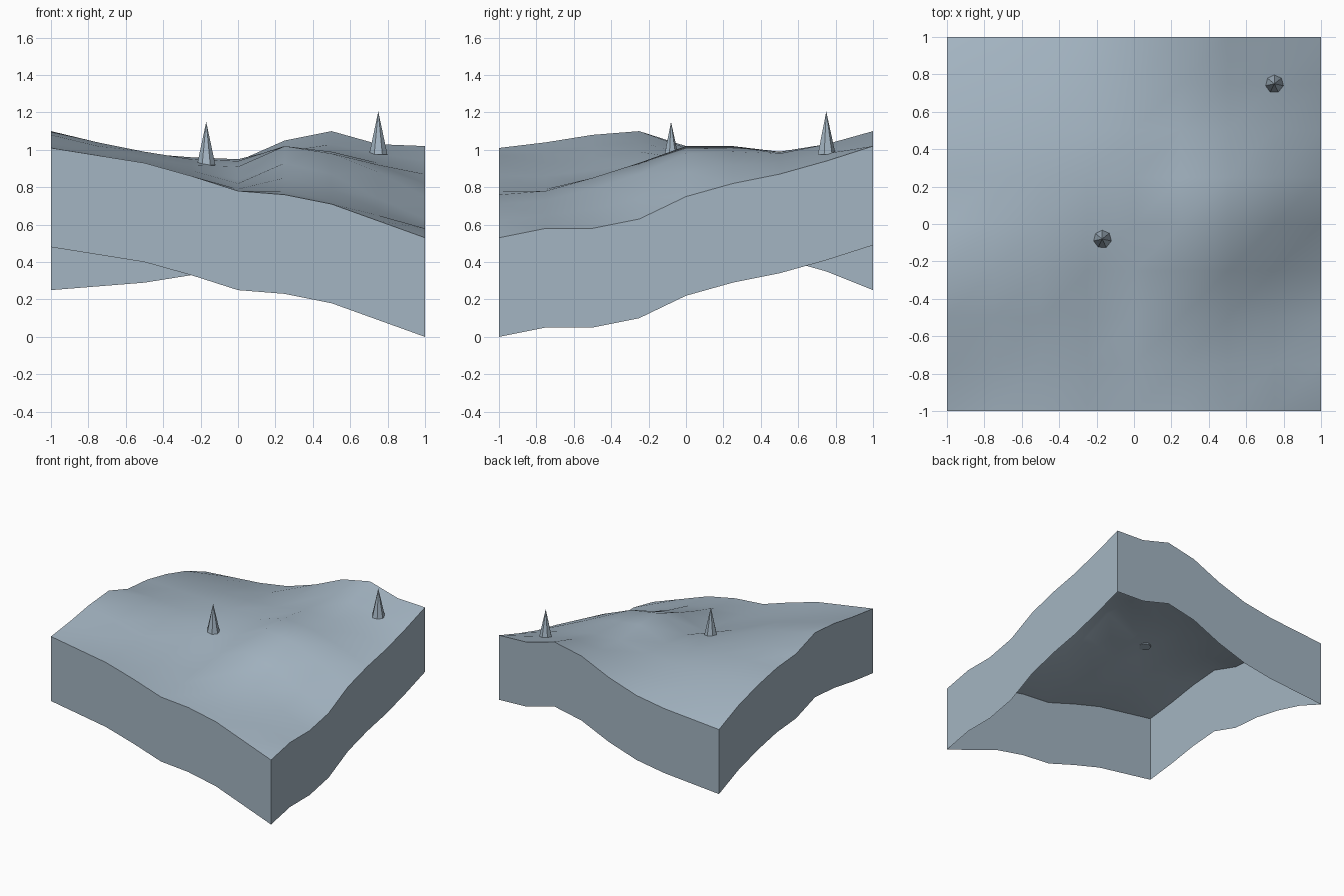
import bpy
import bmesh
import math

if "Cube" in bpy.data.objects:
    bpy.data.objects.remove(bpy.data.objects["Cube"], do_unlink=True)

# Single stone colour
stone = bpy.data.materials.new("blue_grey_stone")
stone.use_nodes = True
colour = (0.37, 0.46, 0.54, 1.0)
stone.diffuse_color = colour
shader = next(n for n in stone.node_tree.nodes if n.type == 'BSDF_PRINCIPLED')
shader.inputs["Base Color"].default_value = colour

# Ground heights in hundredths, one row per step from front to back
HEIGHTS = (
    (101, 97, 93, 86, 78, 76, 71, 62, 53),
    (104, 98, 93, 86, 79, 78, 73, 65, 58),
    (108, 102, 96, 89, 82, 85, 79, 68, 58),
    (110, 104, 99, 92, 84, 93, 87, 74, 63),
    (102, 101, 98, 95, 91, 102, 98, 88, 75),
    (100, 99, 98, 96, 94, 102, 99, 92, 82),
    (95, 95, 94, 93, 95, 99, 98, 93, 87),
    (88, 88, 88, 90, 94, 101, 103, 98, 94),
    (78, 80, 82, 86, 94, 105, 110, 103, 102),
)
SKIRT_DEPTH = 0.53


def link_mesh(name, bm):
    """Turn a bmesh into a named, coloured object."""
    mesh = bpy.data.meshes.new(name)
    bm.to_mesh(mesh)
    bm.free()
    mesh.materials.append(stone)
    obj = bpy.data.objects.new(name, mesh)
    bpy.context.collection.objects.link(obj)
    return obj


def build_terrain():
    """Rolling ground sheet with a skirt that follows its rim, open below."""
    bm = bmesh.new()
    cells = len(HEIGHTS) - 1
    grid = [[bm.verts.new((2 * i / cells - 1, 2 * j / cells - 1, h / 100))
             for i, h in enumerate(row)] for j, row in enumerate(HEIGHTS)]
    for near, far in zip(grid, grid[1:]):
        for i in range(cells):
            bm.faces.new((near[i], near[i + 1], far[i + 1]))
            bm.faces.new((near[i], far[i + 1], far[i]))

    # Skirt: pull the rim straight down
    rim = [e for e in bm.edges if e.is_boundary]
    made = bmesh.ops.extrude_edge_only(bm, edges=rim)["geom"]
    lower = [v for v in made if isinstance(v, bmesh.types.BMVert)]
    bmesh.ops.translate(bm, verts=lower, vec=(0, 0, -SKIRT_DEPTH))

    # Point every face outward
    bm.normal_update()
    for face in bm.faces:
        centre = face.calc_center_median()
        outward = face.normal.z
        if abs(outward) < 0.01:
            outward = face.normal.x * centre.x + face.normal.y * centre.y
        if outward < 0:
            face.normal_flip()
    return link_mesh("terrain", bm)


def build_spire(name, x, y, base, height):
    """Faceted pointed stone standing on the ground."""
    bm = bmesh.new()
    bmesh.ops.create_cone(bm, cap_ends=True, segments=7,
                          radius1=0.05, radius2=0, depth=height)
    bmesh.ops.remove_doubles(bm, verts=bm.verts, dist=0.0001)
    bmesh.ops.translate(bm, verts=bm.verts, vec=(x, y, base + height / 2))
    return link_mesh(name, bm)


terrain = build_terrain()
build_spire("centre_spire", -0.17, -0.08, 0.92, 0.23)
build_spire("back_left_spire", 0.75, 0.75, 0.975, 0.23)

# Soft ground with a crisp rim
for obj in bpy.context.selected_objects:
    obj.select_set(False)
terrain.select_set(True)
bpy.context.view_layer.objects.active = terrain
bpy.ops.object.shade_smooth_by_angle(angle=math.radians(40))
